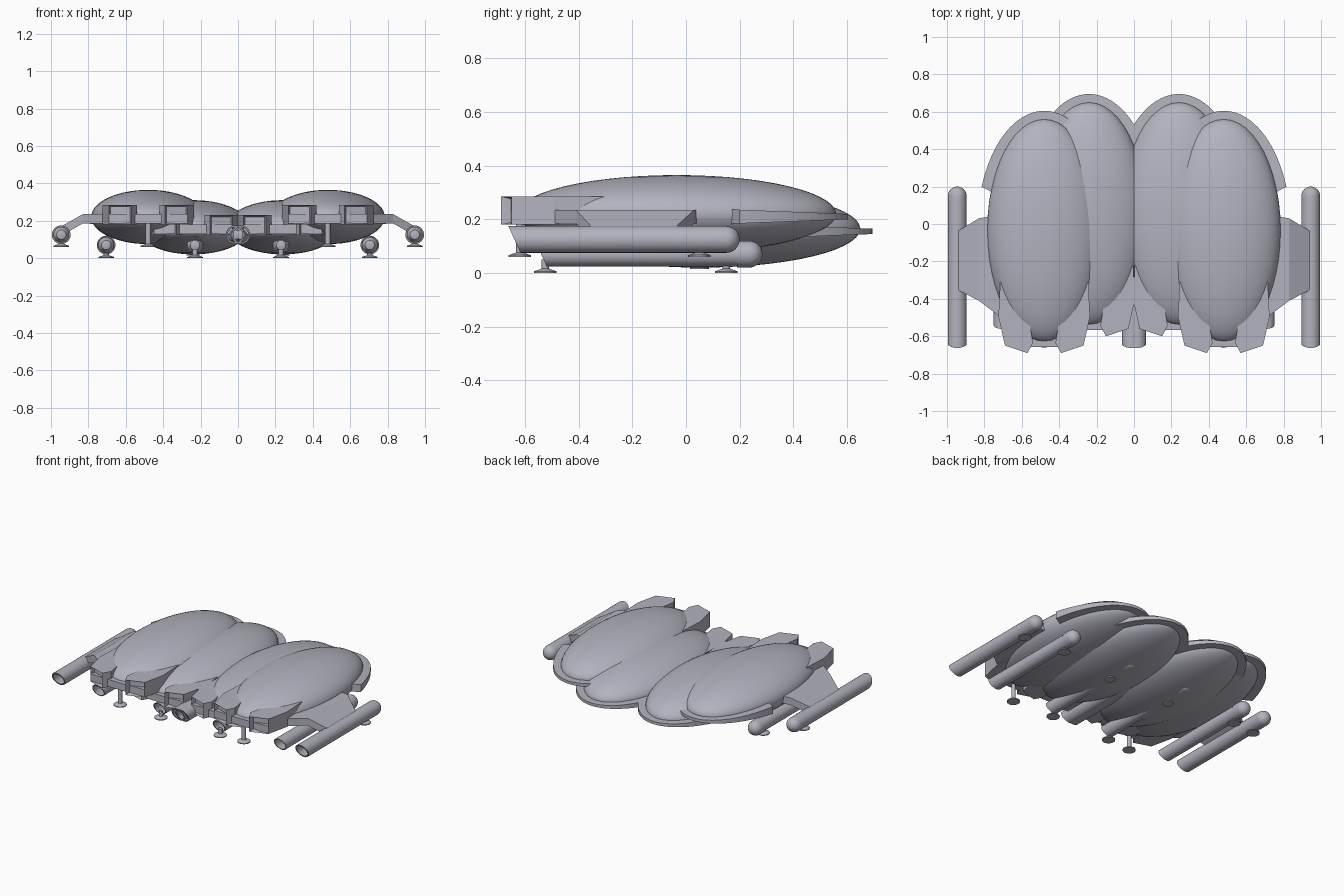
import bpy, bmesh, math
from mathutils import Matrix, Vector

cube = bpy.data.objects.get("Cube")
if cube:
    bpy.data.objects.remove(cube, do_unlink=True)

GREY = (0.45, 0.45, 0.52, 1)
mat = bpy.data.materials.new("lavender_grey")
mat.use_nodes = True
mat.diffuse_color = GREY
mat.node_tree.nodes["Principled BSDF"].inputs["Base Color"].default_value = GREY


def finish(bm, name, smooth=False):
    bmesh.ops.recalc_face_normals(bm, faces=bm.faces)
    mesh = bpy.data.meshes.new(name)
    bm.to_mesh(mesh)
    bm.free()
    mesh.materials.append(mat)
    ob = bpy.data.objects.new(name, mesh)
    bpy.context.collection.objects.link(ob)
    if smooth:
        bpy.ops.object.select_all(action="DESELECT")
        ob.select_set(True)
        bpy.context.view_layer.objects.active = ob
        bpy.ops.object.shade_smooth_by_angle(angle=math.radians(35))
    return ob


def prism(plan, z0, z1, place):
    """Extrude a plan outline; place maps local points into the model."""
    bm = bmesh.new()
    low = [bm.verts.new(place(x, y, z0)) for x, y in plan]
    high = [bm.verts.new(place(x, y, z1)) for x, y in plan]
    bm.faces.new(low)
    bm.faces.new(high)
    for i in range(len(plan)):
        j = (i + 1) % len(plan)
        bm.faces.new((low[i], low[j], high[j], high[i]))
    bmesh.ops.recalc_face_normals(bm, faces=bm.faces)
    return bm


def lathe(profile, centre, axis, name, segs=24, slant=0.0):
    """Spin (radius, distance) points about the y or z axis."""
    bm = bmesh.new()
    pts = [bm.verts.new((r, 0, d)) for r, d in profile]
    edges = [bm.edges.new(p) for p in zip(pts, pts[1:])]
    bmesh.ops.spin(bm, geom=pts + edges, cent=(0, 0, 0), axis=(0, 0, 1),
                   angle=math.tau, steps=segs, use_duplicate=False)
    bmesh.ops.remove_doubles(bm, verts=bm.verts, dist=1e-5)
    if axis == "y":
        bm.transform(Matrix.Rotation(-math.pi / 2, 4, "X"))
        for v in bm.verts:
            if v.co.y < -0.4:
                v.co.y -= v.co.z * slant
    bm.transform(Matrix.Translation(centre))
    return finish(bm, name, True)


def pod(x, z, tail, nose, bulb, name):
    """Tube with a domed nose and a hollow, slanted tail."""
    r = 0.05
    tube = r - bulb
    mid = (tail + nose) / 2
    t, n = tail - mid, nose - mid
    profile = [(0, t + 0.06), (0.025, t + 0.068), (0.04, t + 0.1), (0.04, t),
               (tube, t), (tube, n - 0.095)]
    if bulb:
        profile += [(r, n - 0.095), (r, n - 0.07)]
    profile += [(r * math.cos(a), n - r + r * math.sin(a))
                for a in [math.pi / 2 * i / 8 for i in range(9)]]
    lathe(profile, (x, mid, z), "y", name, slant=0.45)


def foot(x, y, z, top, name):
    lathe([(0, 0), (0.042, 0), (0.042, 0.006), (0.014, 0.016), (0.014, top - z),
           (0, top - z)], (x, y, z), "z", name, 20)


# Plan outlines relative to a hull centre
RX, RY = 0.36, 0.64
arc = [(RX * math.cos(a), RY * math.sin(a))
       for a in [math.radians(21.5 + 137 * i / 36) for i in range(37)]]
rim_plan = arc + [(-0.27, 0.2), (0.27, 0.2)]
deck_plan = [(-0.235, -0.2), (-0.235, -0.495), (-0.21, -0.615), (-0.06, -0.622),
             (0.06, -0.622), (0.21, -0.615), (0.235, -0.495), (0.235, -0.2)]
block_plan = [(0.235, -0.27), (0.245, -0.46), (0.21, -0.615), (0.09, -0.655),
              (0.06, -0.6), (0.09, -0.42)]


def hull_group(side, cx, cy, dz, label):
    def place(x, y, z):
        return Vector((side * (cx + x), cy + y, z + dz))

    # Domed hull
    bm = bmesh.new()
    bmesh.ops.create_uvsphere(bm, u_segments=48, v_segments=28, radius=1)
    bm.transform(Matrix.Translation(place(0, 0, 0.22)) @ Matrix.Diagonal((0.305, 0.595, 0.145, 1)))
    finish(bm, label + "_hull", True)

    # Rim around the leading edge, thinner toward its tip
    bm = prism(rim_plan, -1, 1, lambda x, y, s: place(
        x, y, 0.21 + s * (0.027 - 0.017 * max(0, y - 0.2) / (RY - 0.2))))
    finish(bm, label + "_rim")

    # Aft deck and its two recessed thruster blocks
    finish(prism(deck_plan, 0.185, 0.235, place), label + "_aft_deck")
    for flip in (1, -1):
        bm = prism(block_plan, 0.18, 0.285, lambda x, y, z: place(flip * x, y, z))
        rear = min(bm.faces, key=lambda f: f.calc_center_median().y)
        bmesh.ops.inset_region(bm, faces=[rear], thickness=0.013, depth=0)
        bmesh.ops.translate(bm, verts=rear.verts, vec=(0, 0.035, 0))
        finish(bm, label + "_thruster_block")


for side, word in ((1, "left"), (-1, "right")):
    hull_group(side, 0.48, -0.035, 0, word + "_outer")
    hull_group(side, 0.24, 0.055, -0.055, word + "_inner")

    # Drooping wing lofted through stations: x, rear y, front y, low z, high z
    bm = bmesh.new()
    rings = []
    for x, y0, y1, z0, z1 in ((0.6, -0.58, 0.05, 0.185, 0.235),
                              (0.71, -0.5, 0.05, 0.185, 0.235),
                              (0.83, -0.41, 0.03, 0.185, 0.235),
                              (0.945, -0.35, -0.04, 0.12, 0.17)):
        rings.append([bm.verts.new((side * x, y, z))
                      for y, z in ((y0, z0), (y1, z0), (y1, z1), (y0, z1))])
    for a, b in zip(rings, rings[1:]):
        for i in range(4):
            j = (i + 1) % 4
            bm.faces.new((a[i], a[j], b[j], b[i]))
    bm.faces.new(rings[0])
    bm.faces.new(rings[-1])
    finish(bm, word + "_wing")

    # Engine pods
    pod(side * 0.945, 0.125, -0.64, 0.2, 0, word + "_wing_pod")
    pod(side * 0.705, 0.07, -0.54, 0.285, 0.004, word + "_lower_pod")
    pod(side * 0.23, 0.07, -0.54, 0.285, 0.004, word + "_belly_pod")
    pod(side * 0.015, 0.125, -0.64, 0.2, 0, word + "_centre_pod")

    # Landing feet
    foot(side * 0.945, 0.05, 0.06, 0.1, word + "_wing_foot")
    foot(side * 0.705, 0.15, 0, 0.05, word + "_front_foot")
    foot(side * 0.48, -0.62, 0.06, 0.2, word + "_outer_rear_foot")
    foot(side * 0.23, -0.525, 0, 0.05, word + "_inner_rear_foot")

    # Belly hatch
    lathe([(0, 0), (0.035, 0), (0.035, 0.03), (0, 0.03)],
          (side * 0.24, 0.05, 0.015), "z", word + "_belly_hatch")
